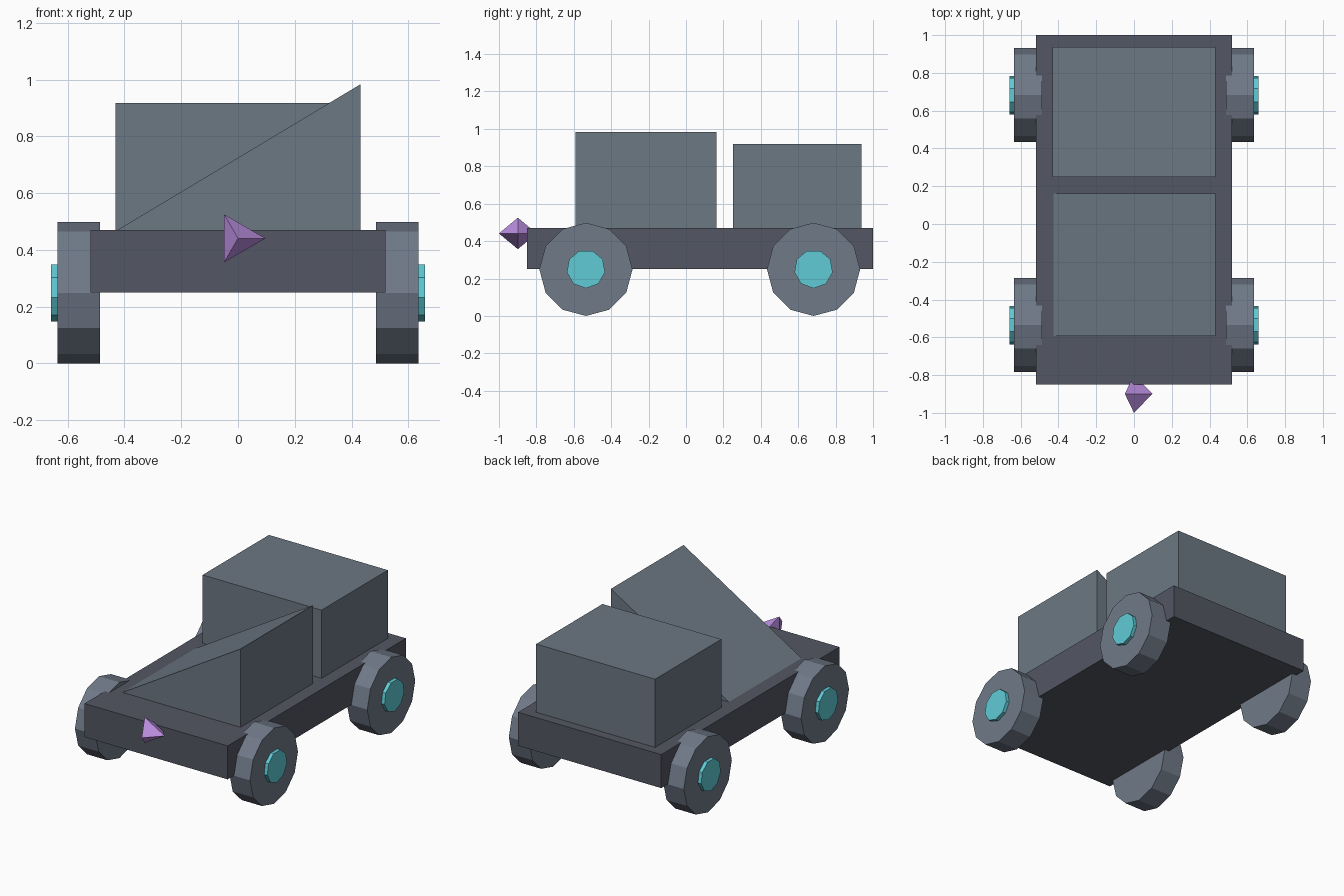
import bpy, bmesh
from math import sin, cos, radians
from mathutils import Vector

if "Cube" in bpy.data.objects:
    bpy.data.objects.remove(bpy.data.objects["Cube"])


def material(name, rgb):
    m = bpy.data.materials.new(name)
    m.diffuse_color = (*rgb, 1)
    m.use_nodes = True
    m.node_tree.nodes["Principled BSDF"].inputs["Base Color"].default_value = m.diffuse_color
    return m


CHASSIS = material("dark_grey", (0.087, 0.095, 0.125))
BODY = material("slate", (0.15, 0.188, 0.227))
TYRE = material("tyre_grey", (0.162, 0.195, 0.25))
HUB = material("cyan", (0.115, 0.597, 0.672))
LAMP = material("violet", (0.50, 0.27, 0.75))


def finish(name, bm, mat):
    bmesh.ops.recalc_face_normals(bm, faces=bm.faces[:])
    mesh = bpy.data.meshes.new(name)
    bm.to_mesh(mesh)
    bm.free()
    mesh.materials.append(mat)
    obj = bpy.data.objects.new(name, mesh)
    bpy.context.collection.objects.link(obj)
    return obj


def prism(name, points, offset, mat):
    """Fill a flat outline and extrude it by the offset."""
    bm = bmesh.new()
    face = bm.faces.new([bm.verts.new(p) for p in points])
    new = bmesh.ops.extrude_face_region(bm, geom=[face], use_keep_orig=True)["geom"]
    verts = [v for v in new if isinstance(v, bmesh.types.BMVert)]
    bmesh.ops.translate(bm, vec=Vector(offset), verts=verts)
    return finish(name, bm, mat)


def box(name, x, y, z, mat):
    outline = [(-x, y[0], z[0]), (x, y[0], z[0]), (x, y[0], z[1]), (-x, y[0], z[1])]
    return prism(name, outline, (0, y[1] - y[0], 0), mat)


def disc(name, sides, radius, x0, x1, y, z, mat):
    """Polygonal disc along x with one corner pointing straight down."""
    angles = [radians(-90 + 360 * i / sides) for i in range(sides)]
    outline = [(x0, y + radius * cos(a), z + radius * sin(a)) for a in angles]
    return prism(name, outline, (x1 - x0, 0, 0), mat)


# Chassis slab and rear cargo box
box("chassis", 0.52, (-0.85, 1.0), (0.25, 0.47), CHASSIS)
box("rear_box", 0.432, (0.25, 0.938), (0.46, 0.918), BODY)

# Front wedge sloping sideways
prism("front_wedge", [(-0.432, -0.592, 0.466), (0.432, -0.592, 0.466), (0.432, -0.592, 0.984)],
      (0, 0.754, 0), BODY)

# Wheels with protruding hubs
for end, y in (("front", -0.535), ("rear", 0.682)):
    for side, s in (("left", -1), ("right", 1)):
        disc(f"{end}_{side}_wheel", 12, 0.249, s * 0.487, s * 0.636, y, 0.249, TYRE)
        disc(f"{end}_{side}_hub", 9, 0.1035, s * 0.488, s * 0.659, y, 0.251, HUB)

# Nose lamp: three-sided double pyramid
bm = bmesh.new()
ring = [bm.verts.new((0.097 * cos(radians(a)), -0.899, 0.441 + 0.097 * sin(radians(a))))
        for a in (0, 120, 240)]
for tip_y in (-1.0, -0.798):
    tip = bm.verts.new((0, tip_y, 0.441))
    for i in range(3):
        bm.faces.new((ring[i], ring[(i + 1) % 3], tip))
finish("nose_lamp", bm, LAMP)
